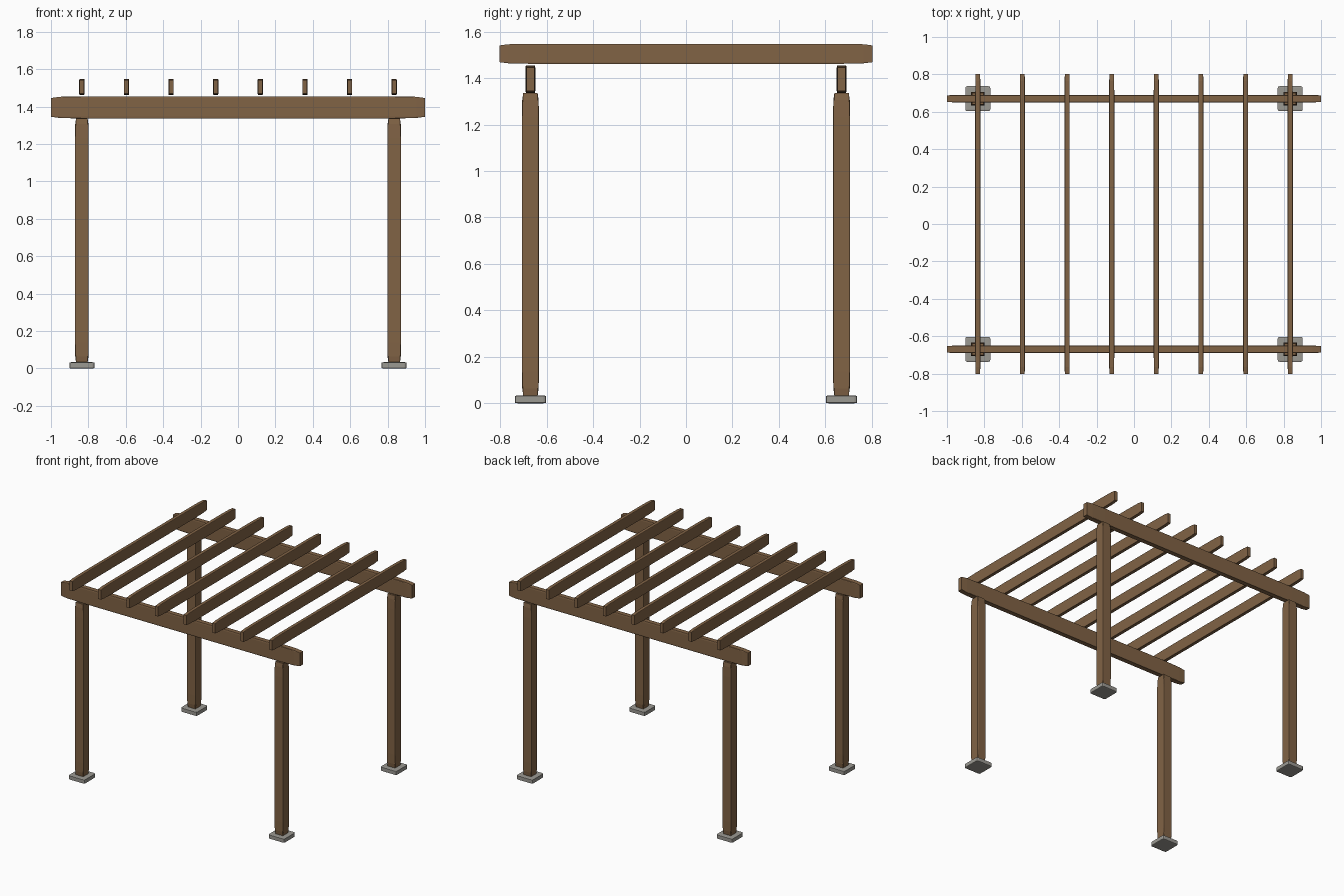
import bpy
import bmesh
from mathutils import Vector

cube = bpy.data.objects.get("Cube")
if cube:
    bpy.data.objects.remove(cube, do_unlink=True)


def make_material(name, colour):
    mat = bpy.data.materials.new(name)
    mat.use_nodes = True
    mat.diffuse_color = colour
    mat.node_tree.nodes["Principled BSDF"].inputs["Base Color"].default_value = colour
    return mat


wood = make_material("brown wood", (0.22, 0.125, 0.06, 1))
concrete = make_material("grey concrete", (0.33, 0.32, 0.29, 1))


def timber(name, size, centre, mat):
    """Block whose rounded edges stretch with its proportions."""
    bm = bmesh.new()
    bmesh.ops.create_cube(bm, size=1)
    bmesh.ops.bevel(bm, geom=bm.edges[:], offset=0.08, segments=2,
                    profile=0.5, affect='EDGES')
    bmesh.ops.scale(bm, vec=Vector(size), verts=bm.verts)
    mesh = bpy.data.meshes.new(name)
    bm.to_mesh(mesh)
    bm.free()
    mesh.materials.append(mat)
    obj = bpy.data.objects.new(name, mesh)
    obj.location = centre
    bpy.context.collection.objects.link(obj)
    return obj


POST_X, POST_Y = 0.835, 0.67
FOOT_TOP, POST_TOP = 0.033, 1.336
BEAM_TOP = 1.455
RAFTER_BOTTOM, RAFTER_TOP = 1.462, 1.548

for row, sy in (("front", -1), ("back", 1)):
    y = sy * POST_Y
    # Posts standing on concrete footings
    for side, sx in (("right", -1), ("left", 1)):
        x = sx * POST_X
        timber(f"{row}_{side}_footing", (0.134, 0.134, FOOT_TOP),
               (x, y, FOOT_TOP / 2), concrete)
        timber(f"{row}_{side}_post", (0.074, 0.074, POST_TOP - FOOT_TOP),
               (x, y, (POST_TOP + FOOT_TOP) / 2), wood)
    # Long beam across each pair of posts
    timber(f"{row}_beam", (2.0, 0.042, BEAM_TOP - POST_TOP),
           (0, y, (BEAM_TOP + POST_TOP) / 2), wood)

# Evenly spaced rafters over the beams
COUNT = 8
for i in range(COUNT):
    x = POST_X * (2 * i / (COUNT - 1) - 1)
    timber(f"rafter_{i + 1}", (0.028, 1.606, RAFTER_TOP - RAFTER_BOTTOM),
           (x, 0, (RAFTER_TOP + RAFTER_BOTTOM) / 2), wood)
